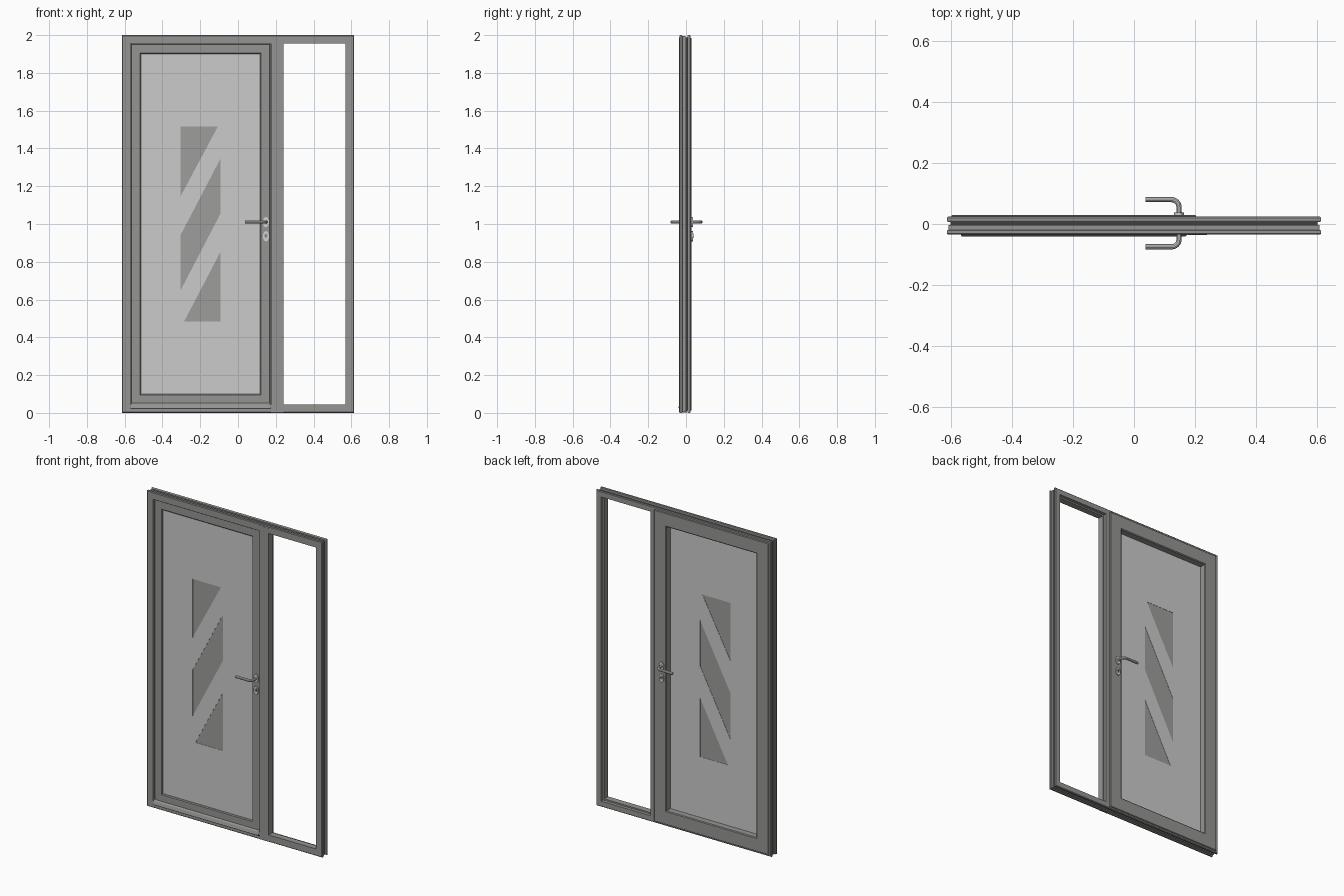
import bpy, bmesh
from math import sin, cos, pi

cube = bpy.data.objects.get("Cube")
if cube:
    bpy.data.objects.remove(cube, do_unlink=True)


def material(name, rgb):
    m = bpy.data.materials.new(name)
    m.use_nodes = True
    m.diffuse_color = (*rgb, 1)
    bsdf = next(n for n in m.node_tree.nodes if n.type == 'BSDF_PRINCIPLED')
    bsdf.inputs["Base Color"].default_value = (*rgb, 1)
    bsdf.inputs["Roughness"].default_value = 0.6
    return m


GREY = material("frame_grey", (0.3, 0.3, 0.29))
PANEL = material("panel_grey", (0.6, 0.6, 0.6))
GLASS = material("smoked_glass", (0.34, 0.34, 0.335))
RUBBER = material("dark_rubber", (0.05, 0.05, 0.05))
METAL = material("satin_metal", (0.65, 0.65, 0.64))


def finish(name, bm, *mats):
    bmesh.ops.recalc_face_normals(bm, faces=bm.faces)
    mesh = bpy.data.meshes.new(name)
    bm.to_mesh(mesh)
    bm.free()
    for m in mats:
        mesh.materials.append(m)
    ob = bpy.data.objects.new(name, mesh)
    bpy.context.collection.objects.link(ob)
    return ob


def prism(name, outline, y0, y1, mat):
    """Extrude an (x, z) outline from y0 to y1."""
    bm = bmesh.new()
    a = [bm.verts.new((x, y0, z)) for x, z in outline]
    b = [bm.verts.new((x, y1, z)) for x, z in outline]
    bm.faces.new(a)
    bm.faces.new(b)
    n = len(a)
    for i in range(n):
        j = (i + 1) % n
        bm.faces.new((a[i], a[j], b[j], b[i]))
    return finish(name, bm, mat)


def box(name, x0, x1, y0, y1, z0, z1, mat):
    return prism(name, [(x0, z0), (x1, z0), (x1, z1), (x0, z1)], y0, y1, mat)


def ring(name, rect, profile, mat, dark_edges=()):
    """Mitred frame: sweep an (inset, y) profile around a rectangle."""
    x0, x1, z0, z1 = rect
    bm = bmesh.new()
    loops = []
    for d, y in profile:
        corners = [(x0 + d, z0 + d), (x1 - d, z0 + d), (x1 - d, z1 - d), (x0 + d, z1 - d)]
        loops.append([bm.verts.new((x, y, z)) for x, z in corners])
    for i, a in enumerate(loops):
        b = loops[(i + 1) % len(loops)]
        for k in range(4):
            m = (k + 1) % 4
            face = bm.faces.new((a[k], a[m], b[m], b[k]))
            face.material_index = 1 if i in dark_edges else 0
    return finish(name, bm, mat, RUBBER)


def oval(cx, cz, rx, rz, n=28):
    return [(cx + rx * cos(2 * pi * i / n), cz + rz * sin(2 * pi * i / n)) for i in range(n)]


# Outer frame with a grooved outside edge and a rebate on the inside
ring("outer_frame", (-0.615, 0.615, 0, 2),
     [(0.004, -0.035), (0.045, -0.035), (0.045, 0.004), (0.036, 0.004),
      (0.036, 0.024), (0.004, 0.024), (0, 0.02), (0, 0.012), (0.003, 0.007),
      (0.012, 0.007), (0.012, -0.003), (0.005, -0.003), (0.005, -0.019),
      (0, -0.022), (0, -0.031)], GREY, dark_edges=(9,))

# Mullion between the door and the open sidelight
box("mullion_front", 0.175, 0.24, -0.036, 0.004, 0.002, 1.988, GREY)
box("mullion_back", 0.18, 0.231, 0.004, 0.024, 0.014, 1.986, GREY)

# Door sash: wide cover lip at the back, narrower bevelled face in front
ring("door_sash", (-0.6, 0.204, 0.012, 1.986),
     [(0, 0.027), (0.003, 0.03), (0.082, 0.03), (0.087, 0.026), (0.087, -0.022),
      (0.082, -0.027), (0.036, -0.027), (0.033, -0.024), (0.033, 0.016), (0, 0.016)], GREY)

# Sloping weather bar along the bottom of the door
box("weather_bar_seal", -0.569, 0.174, -0.037, -0.02, 0.02, 0.028, RUBBER)
bar = box("weather_bar", -0.567, 0.17, -0.041, -0.018, 0.027, 0.06, GREY)
for v in bar.data.vertices:
    if v.co.z > 0.04 and v.co.y < -0.03:
        v.co.y, v.co.z = -0.035, 0.045

# Thin door panel set towards the front, with three slanted glazed openings
panel = box("door_panel", -0.515, 0.119, -0.018, -0.011, 0.097, 1.901, PANEL)
L, R = -0.305, -0.092
openings = {
    "upper_pane": [(L, 1.145), (-0.107, 1.515), (L, 1.515)],
    "middle_pane": [(L, 0.647), (R, 1.056), (R, 1.347), (L, 0.94)],
    "lower_pane": [(-0.286, 0.483), (R, 0.483), (R, 0.854)],
}
for name, outline in openings.items():
    cutter = prism(name + "_cutter", outline, -0.1, 0.1, PANEL)
    cutter.hide_render = True
    cut = panel.modifiers.new(name, 'BOOLEAN')
    cut.object = cutter
    cut.operation = 'DIFFERENCE'
    cut.solver = 'EXACT'
    bpy.context.view_layer.objects.active = panel
    bpy.ops.object.modifier_apply(modifier=cut.name)
    bpy.data.objects.remove(cutter, do_unlink=True)
    prism(name, outline, -0.0165, -0.0125, GLASS)


def lever(name, side, base, reach):
    """Round bar that leaves the door and bends towards the hinges."""
    hx, hz, r = 0.148, 1.01, 0.025
    pts = [(hx, base)]
    for i in range(9):
        t = pi / 2 * i / 8
        pts.append((hx - r + r * cos(t), reach - r + r * sin(t)))
    pts.append((0.038, reach))
    curve = bpy.data.curves.new(name, 'CURVE')
    curve.dimensions = '3D'
    curve.bevel_depth = 0.0085
    curve.bevel_resolution = 3
    curve.use_fill_caps = True
    spline = curve.splines.new('POLY')
    spline.points.add(len(pts) - 1)
    for p, (x, y) in zip(spline.points, pts):
        p.co = (x, side * y, hz, 1)
    curve.materials.append(METAL)
    ob = bpy.data.objects.new(name, curve)
    bpy.context.collection.objects.link(ob)
    bpy.ops.object.select_all(action='DESELECT')
    ob.select_set(True)
    bpy.context.view_layer.objects.active = ob
    bpy.ops.object.convert(target='MESH')
    bpy.ops.object.shade_smooth_by_angle()


# Handles, rosettes and lock plates on both sides
for label, side, face, reach in (("front", -1, 0.026, 0.075), ("back", 1, 0.029, 0.08)):
    lever(label + "_lever", side, face, reach)
    prism(label + "_rosette", oval(0.148, 1.01, 0.016, 0.027), side * face, side * (face + 0.008), METAL)
    prism(label + "_lock_plate", oval(0.148, 0.935, 0.016, 0.027), side * face, side * (face + 0.008), METAL)
    prism(label + "_lock_core", oval(0.148, 0.938, 0.009, 0.011), side * face, side * (face + 0.011), GREY)
    box(label + "_keyhole", 0.1465, 0.1495, side * face, side * (face + 0.012), 0.933, 0.943, RUBBER)
